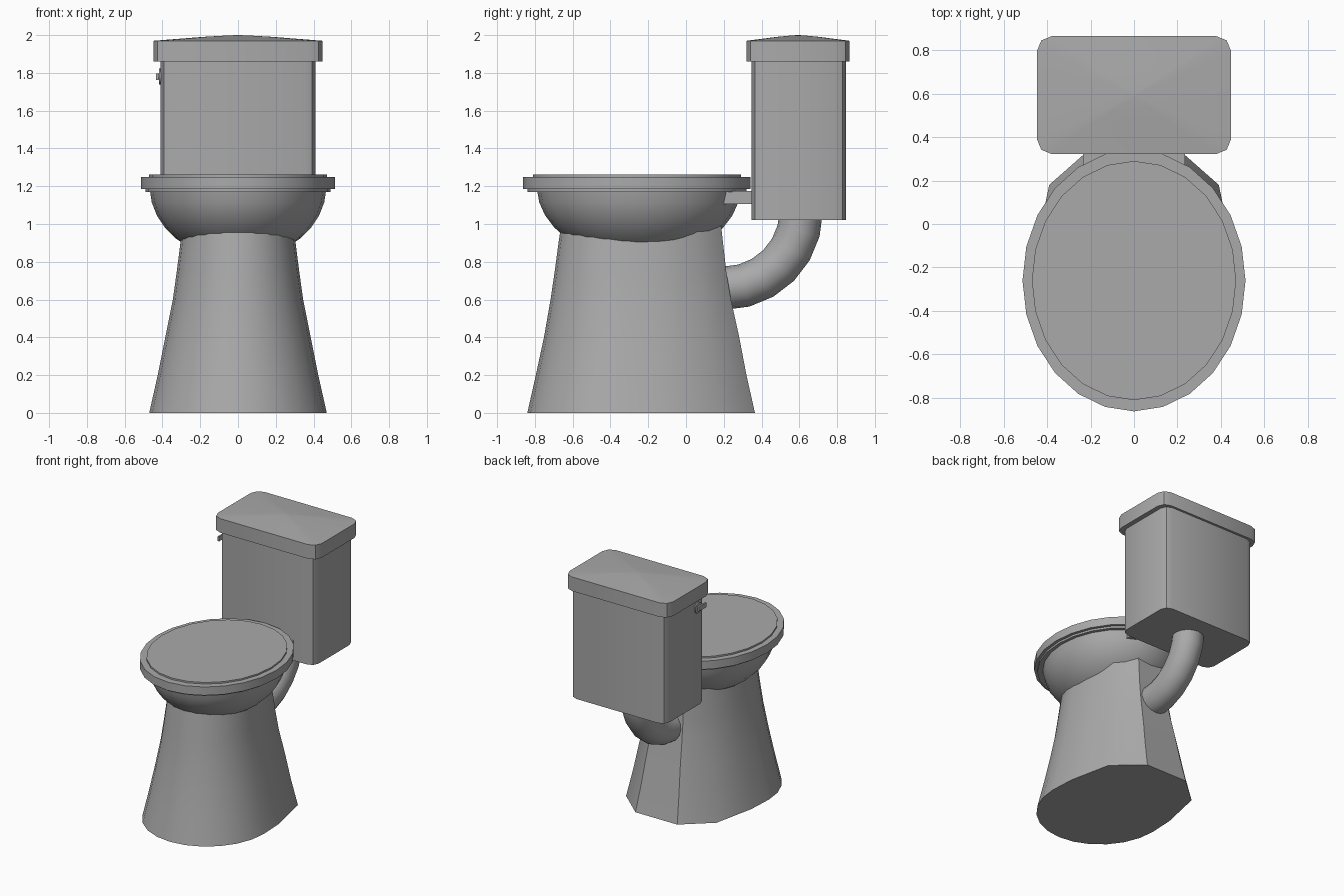
import bpy, bmesh, math
from mathutils import Vector

if "Cube" in bpy.data.objects:
    bpy.data.objects.remove(bpy.data.objects["Cube"])

ceramic = bpy.data.materials.new("grey_ceramic")
ceramic.diffuse_color = (0.4, 0.4, 0.4, 1)
ceramic.use_nodes = True
ceramic.node_tree.nodes["Principled BSDF"].inputs["Base Color"].default_value = ceramic.diffuse_color


def loft(name, rings, angle=40):
    """Skin a list of equal-length point rings and cap both ends."""
    bm = bmesh.new()
    loops = [[bm.verts.new(p) for p in ring] for ring in rings]
    n = len(loops[0])
    for a, b in zip(loops, loops[1:]):
        for i in range(n):
            j = (i + 1) % n
            bm.faces.new((a[i], a[j], b[j], b[i]))
    bm.faces.new(loops[0][::-1])
    bm.faces.new(loops[-1])
    bmesh.ops.remove_doubles(bm, verts=bm.verts, dist=1e-5)
    bmesh.ops.recalc_face_normals(bm, faces=bm.faces)
    mesh = bpy.data.meshes.new(name)
    bm.to_mesh(mesh)
    bm.free()
    mesh.materials.append(ceramic)
    ob = bpy.data.objects.new(name, mesh)
    bpy.context.collection.objects.link(ob)
    bpy.ops.object.select_all(action='DESELECT')
    ob.select_set(True)
    bpy.context.view_layer.objects.active = ob
    bpy.ops.object.shade_smooth_by_angle(angle=math.radians(angle))
    return ob


def ellipse(rx, ry, cy, z, n=24):
    return [(rx * math.sin(math.tau * i / n), cy - ry * math.cos(math.tau * i / n), z)
            for i in range(n)]


def rounded_rect(hx, hy, r, cy, z, scale=1.0, steps=2):
    pts = []
    for k, (sx, sy) in enumerate([(1, 1), (-1, 1), (-1, -1), (1, -1)]):
        for s in range(steps + 1):
            a = math.pi / 2 * (k + s / steps)
            pts.append((scale * (sx * (hx - r) + r * math.cos(a)),
                        cy + scale * (sy * (hy - r) + r * math.sin(a)), z))
    return pts


def box(name, x0, x1, y0, y1, z0, z1):
    return loft(name, [[(x0, y0, z), (x1, y0, z), (x1, y1, z), (x0, y1, z)] for z in (z0, z1)])


# Pedestal: round front, tapering sides, chamfered back, flared foot
half = [(0.47 * math.sin(math.radians(a)), -0.35 - 0.49 * math.cos(math.radians(a)))
        for a in range(0, 91, 15)]
half += [(0.46, -0.15), (0.39, 0.18), (0.18, 0.365)]
plan = half + [(-x, y) for x, y in reversed(half[1:])]
levels = [(0, 0.47, -0.84, 0.365), (0.2, 0.425, -0.795, 0.32), (0.4, 0.385, -0.752, 0.282),
          (0.6, 0.345, -0.717, 0.238), (0.75, 0.324, -0.695, 0.213),
          (0.9, 0.305, -0.675, 0.196), (1.0, 0.292, -0.66, 0.185)]
loft("pedestal", [[(x * w / 0.47, yf + (y + 0.84) / 1.205 * (yb - yf), z) for x, y in plan]
                  for z, w, yf, yb in levels])

# Bowl: lower half of an ellipsoid
bowl = []
for i in range(9):
    t = math.radians(2 + 85 * i / 8)
    bowl.append(ellipse(0.468 * math.cos(t), 0.54 * math.cos(t), -0.25,
                        1.2 - 0.39 * math.sin(t)))
loft("bowl", bowl)

# Seat with raised lid panel
loft("seat", [ellipse(0.49, 0.58, -0.26, 1.17), ellipse(0.49, 0.58, -0.26, 1.185),
              ellipse(0.513, 0.602, -0.26, 1.185), ellipse(0.513, 0.602, -0.26, 1.25)])
loft("seat_lid", [ellipse(0.47, 0.55, -0.26, 1.245), ellipse(0.47, 0.55, -0.26, 1.262)])

# Shelf joining bowl and tank
box("tank_bracket", -0.235, 0.235, 0.08, 0.36, 1.105, 1.175)

# Water tank and its shallow domed cover
loft("tank", [rounded_rect(0.41, 0.25, 0.06, 0.597, z) for z in (1.02, 1.87)])
loft("tank_cover", [rounded_rect(0.447, 0.272, 0.07, 0.593, z, s) for z, s in
                    ((1.86, 1), (1.97, 1), (1.991, 0.4), (1.998, 0.13), (2.0, 0.02))])

# Flush handle on the left side of the tank
def x_disc(x, r):
    return [(x, 0.44 + r * math.cos(math.tau * i / 12), 1.78 + r * math.sin(math.tau * i / 12))
            for i in range(12)]


loft("handle_base", [x_disc(-0.40, 0.042), x_disc(-0.418, 0.042)])
loft("handle_stem", [x_disc(-0.41, 0.016), x_disc(-0.428, 0.016)])
box("handle_lever", -0.434, -0.422, 0.37, 0.46, 1.762, 1.798)

# Curved drain pipe from tank to pedestal
pipe = []
for i in range(7):
    t = math.radians(-90 + 15 * i)
    out = Vector((0, math.cos(t), math.sin(t)))
    centre = Vector((0, 0.2, 1.07)) + out * 0.41
    pipe.append([centre + 0.115 * (out * math.cos(a) + Vector((1, 0, 0)) * math.sin(a))
                 for a in (math.tau * k / 16 for k in range(16))])
pipe.insert(0, [p + Vector((0, -0.1, 0)) for p in pipe[0]])
loft("drain_pipe", pipe)
